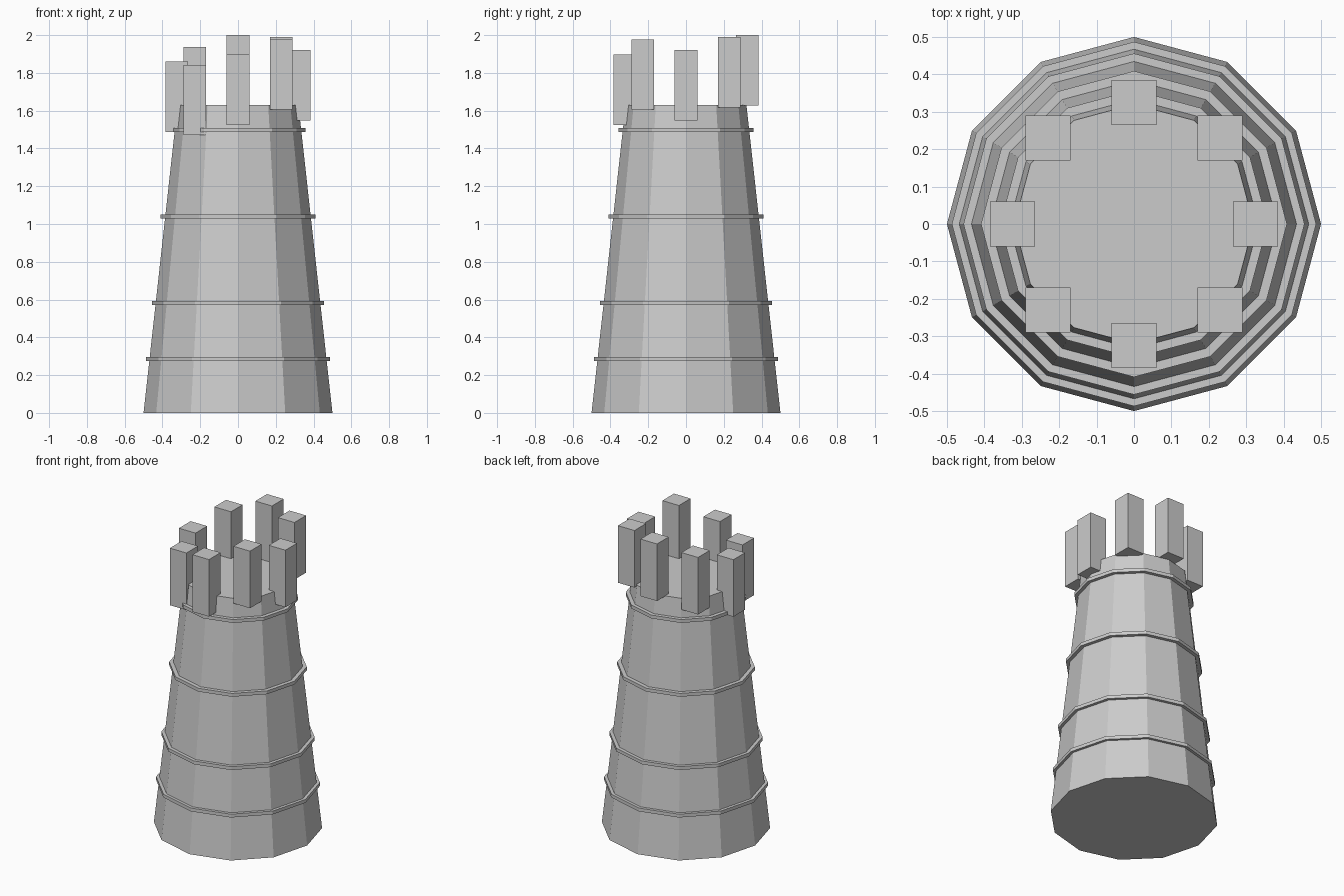
import bpy, bmesh, math
from mathutils import Matrix

if "Cube" in bpy.data.objects:
    bpy.data.objects.remove(bpy.data.objects["Cube"])

stone = bpy.data.materials.new("stone grey")
stone.diffuse_color = (0.6, 0.6, 0.6, 1)
stone.use_nodes = True
stone.node_tree.nodes["Principled BSDF"].inputs["Base Color"].default_value = stone.diffuse_color


def add_object(name, bm):
    bmesh.ops.recalc_face_normals(bm, faces=bm.faces)
    mesh = bpy.data.meshes.new(name)
    bm.to_mesh(mesh)
    bm.free()
    mesh.materials.append(stone)
    obj = bpy.data.objects.new(name, mesh)
    bpy.context.collection.objects.link(obj)
    return obj


def frustum(name, r_bottom, r_top, z0, z1, sides=12):
    """Closed prism with a corner on the y axis."""
    bm = bmesh.new()
    bmesh.ops.create_cone(bm, cap_ends=True, segments=sides,
                          radius1=r_bottom, radius2=r_top, depth=z1 - z0,
                          matrix=Matrix.Translation((0, 0, (z0 + z1) / 2)))
    return add_object(name, bm)


def box(name, centre, size):
    bm = bmesh.new()
    bmesh.ops.create_cube(bm, size=1, matrix=Matrix.Translation(centre)
                          @ Matrix.Diagonal((*size, 1)))
    return add_object(name, bm)


# tapered twelve-sided tower
frustum("tower_body", 0.5, 0.32, 0, 1.63)

# thin bands around the tower: centre height, radius
for i, (z, r) in enumerate([(0.286, 0.487), (0.582, 0.456),
                            (1.039, 0.409), (1.498, 0.358)]):
    frustum(f"band_{i + 1}", r, r, z - 0.011, z + 0.011)

# uneven battlement blocks, counter-clockwise from the right: top heights
BLOCK_H = 0.373
tops = [1.922, 1.99, 2.0, 1.937, 1.86, 1.843, 1.898, 1.978]
for i, top in enumerate(tops):
    a = math.radians(45 * i)
    box(f"battlement_{i + 1}",
        (0.325 * math.cos(a), 0.325 * math.sin(a), top - BLOCK_H / 2),
        (0.12, 0.12, BLOCK_H))
